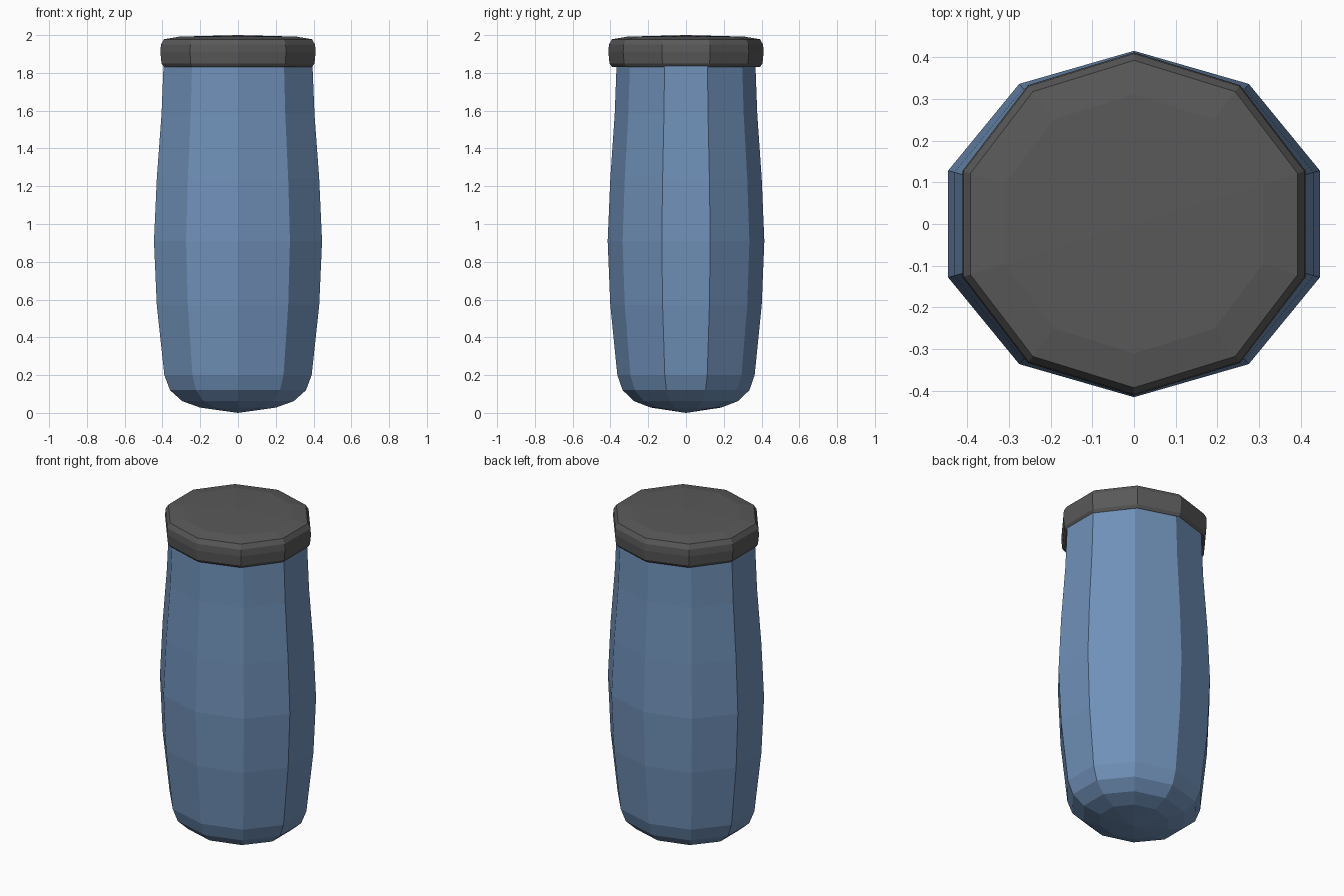
import bpy
import bmesh
from math import sin, cos, pi

SIDES = 10

if "Cube" in bpy.data.objects:
    bpy.data.objects.remove(bpy.data.objects["Cube"], do_unlink=True)


def make_material(name, rgb):
    mat = bpy.data.materials.new(name)
    mat.use_nodes = True
    mat.diffuse_color = (*rgb, 1)
    mat.node_tree.nodes["Principled BSDF"].inputs["Base Color"].default_value = (*rgb, 1)
    return mat


def lathe(name, profile, depth, mat):
    """Ten-sided turned solid; profile is (half width, z), depth is the y radius per unit width."""
    bm = bmesh.new()
    widen = 1 / cos(pi / SIDES)
    rings = []
    for width, z in profile:
        if width == 0:
            rings.append([bm.verts.new((0, 0, z))] * SIDES)
            continue
        ring = []
        for i in range(SIDES):
            a = 2 * pi * i / SIDES
            ring.append(bm.verts.new((width * widen * sin(a), -width * depth * cos(a), z)))
        rings.append(ring)
    for low, high in zip(rings, rings[1:]):
        for i in range(SIDES):
            j = (i + 1) % SIDES
            corners = dict.fromkeys((low[i], low[j], high[j], high[i]))
            bm.faces.new(list(corners))
    bmesh.ops.recalc_face_normals(bm, faces=bm.faces[:])
    mesh = bpy.data.meshes.new(name)
    bm.to_mesh(mesh)
    bm.free()
    mesh.materials.append(mat)
    obj = bpy.data.objects.new(name, mesh)
    bpy.context.collection.objects.link(obj)
    return obj


blue = make_material("steel blue", (0.16, 0.28, 0.48))
charcoal = make_material("charcoal", (0.10, 0.10, 0.10))

# Bulging jar body with a rounded base
lathe("jar_body", [
    (0, 0), (0.20, 0.028), (0.295, 0.062), (0.36, 0.12), (0.39, 0.2),
    (0.43, 0.57), (0.445, 0.91), (0.43, 1.24), (0.405, 1.58),
    (0.394, 1.85), (0.385, 1.9), (0, 1.9),
], 0.932, blue)

# Chunky lid with a slightly domed top
lathe("jar_lid", [
    (0, 1.86), (0.37, 1.86), (0.392, 1.832), (0.405, 1.85), (0.411, 1.91),
    (0.408, 1.95), (0.392, 1.978), (0.31, 1.992), (0, 2.0),
], 1.0, charcoal)
